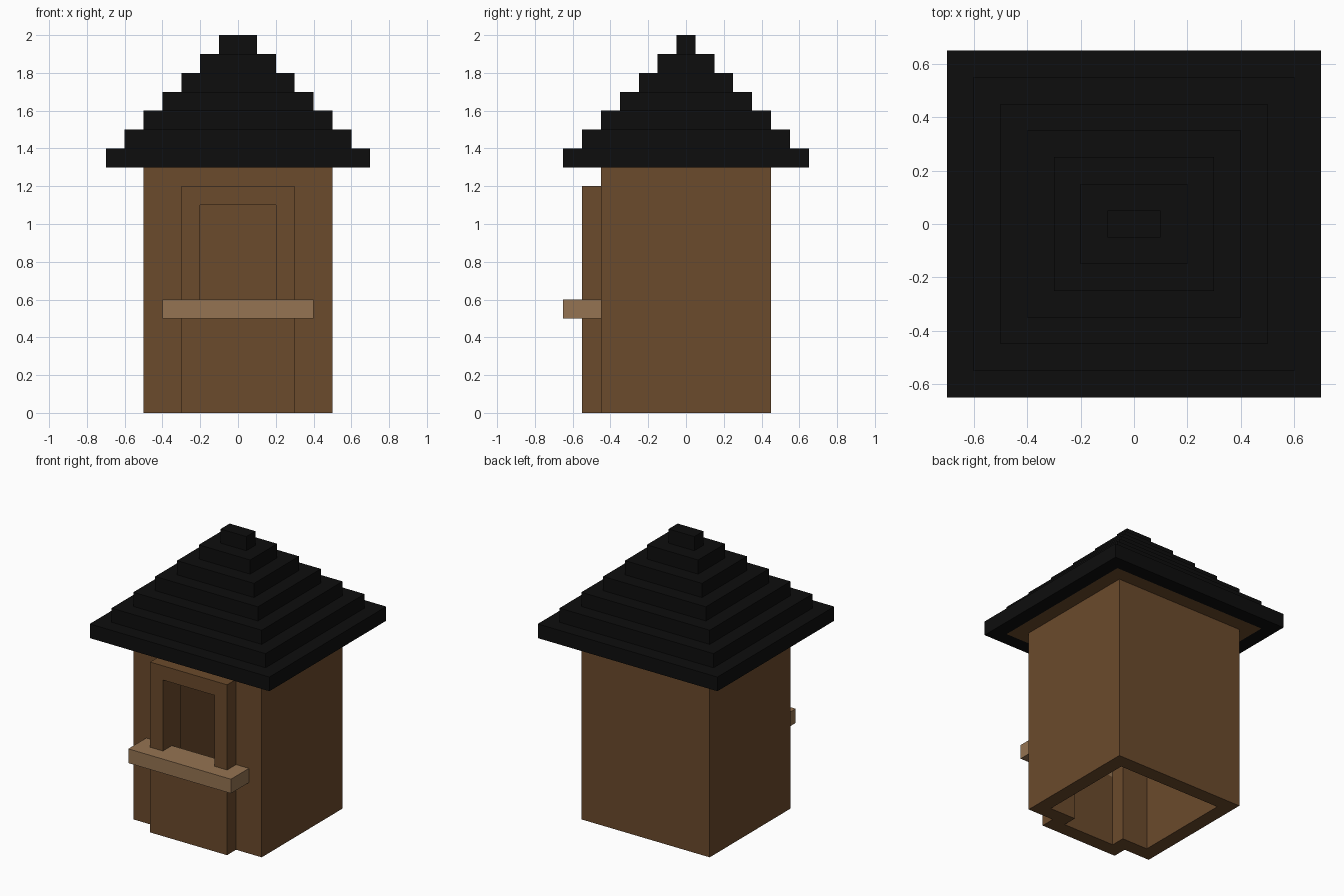
import bpy, bmesh

if "Cube" in bpy.data.objects:
    bpy.data.objects.remove(bpy.data.objects["Cube"])


def material(name, rgb):
    m = bpy.data.materials.new(name)
    m.diffuse_color = (*rgb, 1.0)
    m.use_nodes = True
    m.node_tree.nodes["Principled BSDF"].inputs["Base Color"].default_value = m.diffuse_color
    return m


BROWN = material("dark brown wood", (0.147, 0.069, 0.025))
TAN = material("light brown wood", (0.300, 0.174, 0.085))
BLACK = material("black roofing", (0.0043, 0.0043, 0.0043))


def block_part(name, mat, add, cut=()):
    """Solid made of added boxes minus cut boxes; only the outer skin is kept.
    A box is (x0, x1, y0, y1, z0, z1)."""
    axes = [sorted({b[2 * a + s] for b in (*add, *cut) for s in (0, 1)}) for a in range(3)]
    count = [len(ax) - 1 for ax in axes]

    def solid(c):
        if any(c[a] < 0 or c[a] >= count[a] for a in range(3)):
            return False
        mid = [(axes[a][c[a]] + axes[a][c[a] + 1]) / 2 for a in range(3)]
        inside = lambda b: all(b[2 * a] < mid[a] < b[2 * a + 1] for a in range(3))
        return any(map(inside, add)) and not any(map(inside, cut))

    bm = bmesh.new()
    for i in range(count[0]):
        for j in range(count[1]):
            for k in range(count[2]):
                c = (i, j, k)
                if not solid(c):
                    continue
                for a in range(3):
                    for s in (0, 1):
                        n = list(c)
                        n[a] += 2 * s - 1
                        if solid(n):
                            continue
                        u, v = (a + 1) % 3, (a + 2) % 3
                        quad = []
                        for du, dv in ((0, 0), (1, 0), (1, 1), (0, 1)):
                            p = [0, 0, 0]
                            p[a] = axes[a][c[a] + s]
                            p[u] = axes[u][c[u] + du]
                            p[v] = axes[v][c[v] + dv]
                            quad.append(bm.verts.new(p))
                        bm.faces.new(quad if s else quad[::-1])
    bmesh.ops.remove_doubles(bm, verts=bm.verts, dist=1e-4)
    bmesh.ops.dissolve_limit(bm, angle_limit=0.01, verts=bm.verts, edges=bm.edges)
    me = bpy.data.meshes.new(name)
    bm.to_mesh(me)
    bm.free()
    me.materials.append(mat)
    ob = bpy.data.objects.new(name, me)
    bpy.context.collection.objects.link(ob)
    return ob


# Hollow booth walls with projecting front frame, window and flat ceiling
block_part(
    "booth_walls", BROWN,
    add=[(-0.5, 0.5, -0.45, 0.45, 0, 1.3),
         (-0.3, 0.3, -0.55, -0.45, 0, 1.2),
         (-0.6, 0.6, -0.55, 0.55, 1.3, 1.4)],
    cut=[(-0.4, 0.4, -0.35, 0.35, 0, 1.3),
         (-0.2, 0.2, -0.45, -0.35, 0, 1.1),
         (-0.2, 0.2, -0.55, -0.45, 0.5, 1.1)])

# Counter shelf under the window
block_part("counter_shelf", TAN, add=[(-0.4, 0.4, -0.65, -0.45, 0.5, 0.6)])

# Stepped roof, its lowest step open for the ceiling
steps = []
for i in range(7):
    hx, hy, z = round(0.7 - 0.1 * i, 2), round(0.65 - 0.1 * i, 2), round(1.3 + 0.1 * i, 2)
    steps.append((-hx, hx, -hy, hy, z, round(z + 0.1, 2)))
block_part("stepped_roof", BLACK, add=steps, cut=[(-0.6, 0.6, -0.55, 0.55, 1.3, 1.4)])
